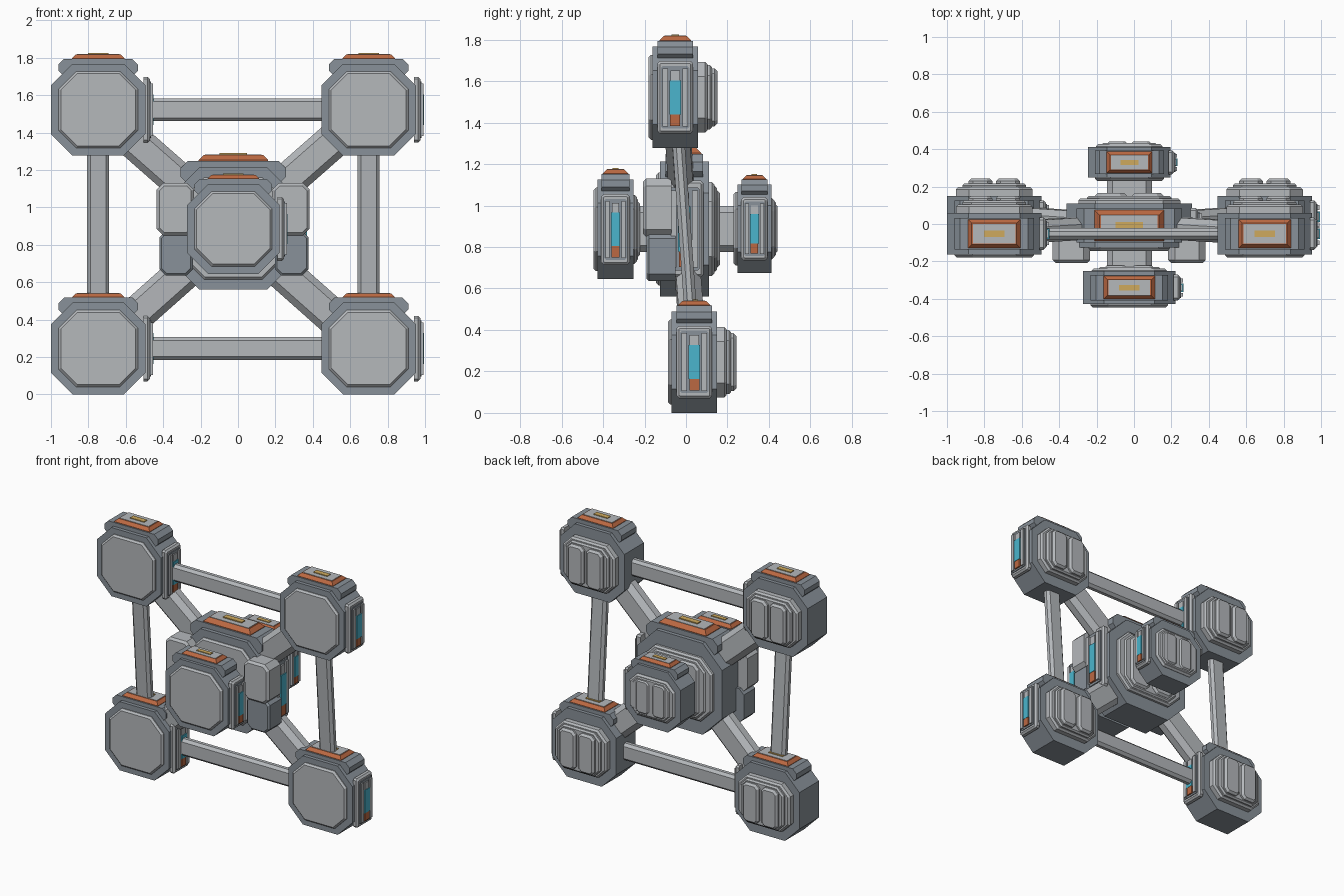
import bpy, bmesh
from mathutils import Vector, Matrix

if "Cube" in bpy.data.objects:
    bpy.data.objects.remove(bpy.data.objects["Cube"])


def material(name, rgb):
    m = bpy.data.materials.new(name)
    m.diffuse_color = (*rgb, 1)
    m.use_nodes = True
    m.node_tree.nodes["Principled BSDF"].inputs["Base Color"].default_value = m.diffuse_color
    return m


FRAME = material("frame_grey", (0.25, 0.285, 0.32))
LIGHT = material("panel_grey", (0.46, 0.48, 0.50))
ORANGE = material("orange_trim", (0.50, 0.14, 0.055))
CYAN = material("cyan_window", (0.07, 0.46, 0.61))
GOLD = material("gold_plate", (0.62, 0.40, 0.11))

# local frames: (u, v, outward)
AXES = {
    "front": (Vector((1, 0, 0)), Vector((0, 0, 1)), Vector((0, -1, 0))),
    "back": (Vector((-1, 0, 0)), Vector((0, 0, 1)), Vector((0, 1, 0))),
    "right": (Vector((0, 1, 0)), Vector((0, 0, 1)), Vector((1, 0, 0))),
    "top": (Vector((1, 0, 0)), Vector((0, 1, 0)), Vector((0, 0, 1))),
}


def octagon(hu, hv, c):
    """Chamfered rectangle, or a plain one when c is zero."""
    if c <= 0:
        return [(hu, -hv), (hu, hv), (-hu, hv), (-hu, -hv)]
    return [(hu - c, -hv), (hu, -hv + c), (hu, hv - c), (hu - c, hv),
            (-hu + c, hv), (-hu, hv - c), (-hu, -hv + c), (-hu + c, -hv)]


def slab(name, origin, frame, hu, hv, c, d0, d1, inset, mat):
    """Extruded chamfered rectangle whose outer rim is bevelled by inset."""
    u, v, w = frame
    o = Vector(origin)
    rings = [(d0, 0), (d1, 0)]
    if inset:
        rings = [(d0, 0), (d1 - min(inset, (d1 - d0) * 0.8), 0), (d1, inset)]
    bm = bmesh.new()
    loops = []
    for d, i in rings:
        pts = octagon(hu - i, hv - i, max(c - i * 0.59, 0.002) if c else 0)
        loops.append([bm.verts.new(o + u * a + v * b + w * d) for a, b in pts])
    n = len(loops[0])
    for a, b in zip(loops, loops[1:]):
        for k in range(n):
            bm.faces.new((a[k], a[(k + 1) % n], b[(k + 1) % n], b[k]))
    bm.faces.new(loops[0][::-1])
    bm.faces.new(loops[-1])
    bmesh.ops.recalc_face_normals(bm, faces=bm.faces)
    me = bpy.data.meshes.new(name)
    bm.to_mesh(me)
    bm.free()
    me.materials.append(mat)
    ob = bpy.data.objects.new(name, me)
    bpy.context.collection.objects.link(ob)
    return ob


def module(label, x, y, z, s, hd, back):
    """Pod with front panel, layered back, roof hatch and right-hand door."""
    h, hz, k = 0.2525 * s, 0.245 * s, hd / 0.11

    def put(part, side, du, dv, hu, hv, c, d0, d1, inset, mat):
        f = AXES[side]
        o = Vector((x, y, z)) + f[0] * du + f[1] * dv
        slab(label + "_" + part, o, f, hu, hv, c, d0, d1, inset, mat)

    # shell and front panel
    put("shell", "front", 0, 0, h, hz, 0.115 * s, -hd, hd, 0, FRAME)
    put("front_panel", "front", 0, 0, 0.212 * s, 0.205 * s, 0.095 * s,
        hd - 0.01, hd + 0.018, 0.012, LIGHT)
    # layered back with twin lockers
    put("back_plate", "back", 0, 0, 0.205 * s, 0.17 * s, 0.07 * s,
        hd - 0.01, hd + back * 0.5, 0.012, LIGHT)
    put("back_step", "back", 0, 0, 0.17 * s, 0.155 * s, 0.05 * s,
        hd, hd + back * 0.72, 0.01, LIGHT)
    for sign in (-1, 1):
        put("back_locker", "back", sign * 0.074 * s, 0, 0.064 * s, 0.14 * s,
            0.025 * s, hd, hd + back, 0.014, LIGHT)
    # roof hatch
    put("roof_cap", "front", 0, hz - 0.02 * s, 0.212 * s, 0.047 * s, 0.03 * s,
        -0.085 * k, 0.085 * k, 0, FRAME)
    put("roof_trim", "top", 0, 0, 0.14 * s, 0.077 * k, 0,
        hz + 0.015 * s, hz + 0.05 * s, 0.02 * s, ORANGE)
    put("roof_hatch", "top", 0, 0, 0.114 * s, 0.052 * k, 0,
        hz + 0.04 * s, hz + 0.0525 * s, 0, LIGHT)
    put("roof_plate", "top", 0, 0, 0.055 * s, 0.018 * k, 0,
        hz + 0.05 * s, hz + 0.058 * s, 0, GOLD)
    # door on the right side
    put("door_base", "right", 0, 0, 0.086 * k, 0.175 * s, 0.012,
        h - 0.01, h + 0.024 * s, 0.012, LIGHT)
    put("door_leaf", "right", 0, 0, 0.068 * k, 0.15 * s, 0.008,
        h, h + 0.03 * s, 0, FRAME)
    for sign in (-1, 1):
        put("door_rail", "right", sign * 0.048 * k, 0, 0.013 * k, 0.14 * s, 0,
            h, h + 0.04 * s, 0, LIGHT)
    put("door_head", "right", 0, 0.105 * s, 0.022 * k, 0.025 * s, 0,
        h, h + 0.038 * s, 0, LIGHT)
    put("door_window", "right", 0, 0, 0.028 * k, 0.082 * s, 0,
        h + 0.028 * s, h + 0.043 * s, 0, CYAN)
    put("door_step", "right", 0, -0.11 * s, 0.024 * k, 0.028 * s, 0,
        h + 0.028 * s, h + 0.041 * s, 0, ORANGE)


def strut(name, a, b, half_width, half_depth, c):
    """Flattened octagonal beam between two points."""
    a, b = Vector(a), Vector(b)
    w = (b - a).normalized()
    u = w.cross(Vector((0, 1, 0))).normalized()
    v = w.cross(u).normalized()
    slab(name, a, (u, v, w), half_width, half_depth, c, 0, (b - a).length, 0, LIGHT)


CX = -0.025
# four corner pods
corners = {}
for row, cy, cz in (("upper", -0.052, 1.522), ("lower", 0.04, 0.245)):
    for side, cx in (("left", -0.7475), ("right", 0.6985)):
        corners[row, side] = (cx, cy, cz)
        module(row + "_" + side + "_pod", cx, cy, cz, 1.0, 0.11, 0.093)

# central hub, front and rear pods
HUB = (CX, -0.008, 0.887)
module("hub", *HUB, 1.33, 0.118, 0.055)
module("front_pod", CX, -0.34, 0.885, 0.98, 0.088, 0.03)
module("rear_pod", CX, 0.33, 0.888, 0.87, 0.082, 0.03)

# necks joining front and rear pods to the hub
slab("front_neck", HUB, AXES["front"], 0.12, 0.11, 0.03, 0.1, 0.26, 0, LIGHT)
slab("rear_neck", HUB, AXES["back"], 0.12, 0.11, 0.03, 0.1, 0.28, 0, LIGHT)

# two-tone cheek tanks beside the front pod
for side, x in (("left", -0.335), ("right", 0.283)):
    slab(side + "_upper_tank", (x, 0, 0.99), AXES["front"], 0.1, 0.14, 0.035,
         0.07, 0.208, 0.015, LIGHT)
    slab(side + "_lower_tank", (x + 0.004, 0, 0.755), AXES["front"], 0.09, 0.12, 0.035,
         0.05, 0.19, 0.012, FRAME)

# perimeter beams and diagonal arms
for row in ("upper", "lower"):
    strut(row + "_beam", corners[row, "left"], corners[row, "right"], 0.061, 0.03, 0.018)
for side in ("left", "right"):
    strut(side + "_beam", corners["lower", side], corners["upper", side], 0.059, 0.03, 0.018)
for (row, side), p in corners.items():
    strut(row + "_" + side + "_arm", HUB, p, 0.095, 0.06, 0.035)
